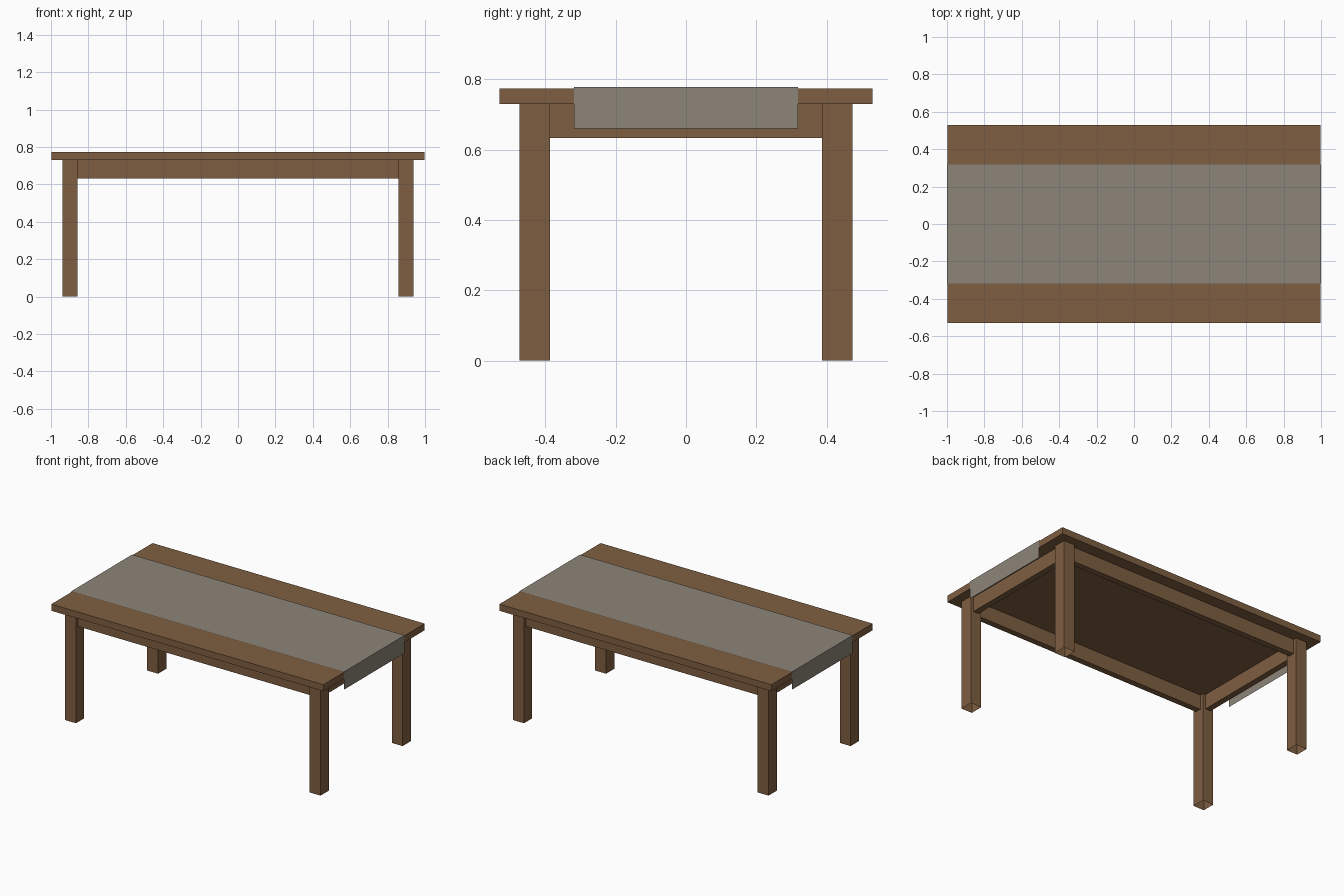
import bpy, bmesh

if "Cube" in bpy.data.objects:
    bpy.data.objects.remove(bpy.data.objects["Cube"])


def material(name, rgb):
    m = bpy.data.materials.new(name)
    m.diffuse_color = (*rgb, 1.0)
    m.use_nodes = True
    m.node_tree.nodes["Principled BSDF"].inputs["Base Color"].default_value = m.diffuse_color
    return m


wood = material("brown_wood", (0.212, 0.114, 0.053))
cloth = material("grey_cloth", (0.262, 0.235, 0.191))


def finish(name, bm, mat):
    mesh = bpy.data.meshes.new(name)
    bm.to_mesh(mesh)
    bm.free()
    mesh.materials.append(mat)
    obj = bpy.data.objects.new(name, mesh)
    bpy.context.collection.objects.link(obj)
    return obj


def box(name, lo, hi, open_bottom=False):
    bm = bmesh.new()
    bmesh.ops.create_cube(bm, size=1)
    for v in bm.verts:
        v.co = [(a + b) / 2 + c * (b - a) for a, b, c in zip(lo, hi, v.co)]
    if open_bottom:
        bm.normal_update()
        down = [f for f in bm.faces if f.normal.z < -0.9]
        bmesh.ops.delete(bm, geom=down, context='FACES_ONLY')
    return finish(name, bm, wood)


TOP, UNDER, RAIL = 0.774, 0.73, 0.633   # table top, its underside, rail bottom
LX0, LX1 = 0.857, 0.937                 # leg extent in x
LY0, LY1 = 0.387, 0.473                 # leg extent in y

# Table top
box("table_top", (-0.998, -0.53, UNDER), (0.998, 0.53, TOP))

# Hollow-ended legs at the four corners
for sx, side in ((-1, "left"), (1, "right")):
    for sy, end in ((-1, "front"), (1, "back")):
        xs, ys = sorted((sx * LX0, sx * LX1)), sorted((sy * LY0, sy * LY1))
        box(f"{end}_{side}_leg", (xs[0], ys[0], 0), (xs[1], ys[1], UNDER), True)

# Rails set back from the outer leg faces
T = 0.02
for s, end, side in ((-1, "front", "left"), (1, "back", "right")):
    y, x = s * (LY0 + LY1) / 2, s * (LX0 + LX1) / 2
    box(f"{end}_rail", (-LX0, y - T, RAIL), (LX0, y + T, UNDER))
    box(f"{side}_rail", (x - T, -LY0, RAIL), (x + T, LY0, UNDER))

# Cloth runner: one thin sheet draped over both ends
bm = bmesh.new()
profile = [(-1, 0.66), (-1, 0.778), (1, 0.778), (1, 0.66)]
rows = [[bm.verts.new((x, y, z)) for y in (-0.318, 0.318)] for x, z in profile]
for (a, b), (c, d) in zip(rows, rows[1:]):
    bm.faces.new((a, c, d, b))
finish("table_runner", bm, cloth)
